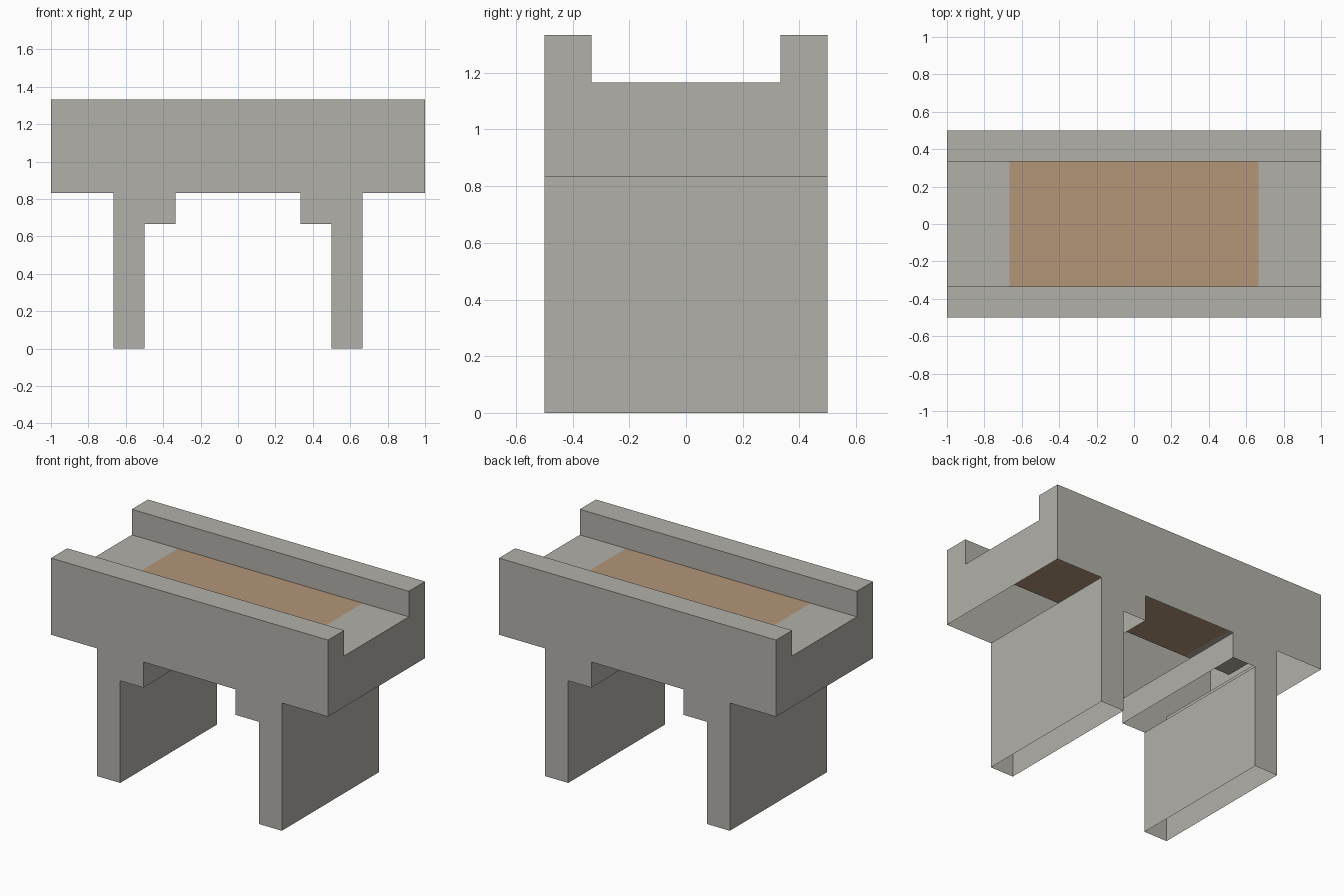
import bpy
import bmesh
from mathutils import Vector

U = 1 / 6                     # one block of the design grid
HALF_LEN, HALF_DEPTH = 6, 3
DECK, RAIL, SOFFIT = 7, 8, 5

cube = bpy.data.objects.get("Cube")
if cube:
    bpy.data.objects.remove(cube)


def material(name, rgb):
    mat = bpy.data.materials.new(name)
    mat.use_nodes = True
    color = (*rgb, 1)
    mat.diffuse_color = color
    bsdf = next(n for n in mat.node_tree.nodes if n.type == "BSDF_PRINCIPLED")
    bsdf.inputs["Base Color"].default_value = color
    bsdf.inputs["Roughness"].default_value = 0.9
    return mat


stone = material("stone grey", (0.45, 0.435, 0.40))
earth = material("earth brown", (0.45, 0.30, 0.19))


def sheet(name, faces, mat=stone):
    """Open shell part; each face is (corner points in blocks, outward direction)."""
    bm = bmesh.new()
    for points, outward in faces:
        face = bm.faces.new([bm.verts.new(Vector(p) * U) for p in points])
        face.normal_update()
        if face.normal.dot(Vector(outward)) < 0:
            face.normal_flip()
    bmesh.ops.remove_doubles(bm, verts=bm.verts, dist=0.001)
    mesh = bpy.data.meshes.new(name)
    bm.to_mesh(mesh)
    bm.free()
    mesh.materials.append(mat)
    obj = bpy.data.objects.new(name, mesh)
    bpy.context.collection.objects.link(obj)
    return obj


def wall(x, low, high, facing):
    """Upright sheet across the full depth at one x."""
    d = HALF_DEPTH
    return ([(x, -d, low), (x, d, low), (x, d, high), (x, -d, high)], (facing, 0, 0))


def floor(x0, x1, y0, y1, z):
    return ([(x0, y0, z), (x1, y0, z), (x1, y1, z), (x0, y1, z)], (0, 0, 1))


# Front and back walls: half of the arch outline, mirrored
half = [(HALF_LEN, RAIL), (HALF_LEN, SOFFIT), (4, SOFFIT), (4, 0),
        (3, 0), (3, 4), (2, 4), (2, SOFFIT)]
outline = half + [(-x, z) for x, z in reversed(half)]
for name, side in (("front", -1), ("back", 1)):
    y = side * HALF_DEPTH
    sheet(name + "_wall", [([(x, y, z) for x, z in outline], (0, side, 0))])

    # Hollow rail: top and inner side
    inner = side * 2
    n = HALF_LEN
    sheet(name + "_rail", [
        floor(-n, n, inner, y, RAIL),
        ([(-n, inner, DECK), (n, inner, DECK), (n, inner, RAIL), (-n, inner, RAIL)],
         (0, -side, 0)),
    ])

# End walls, hollow piers with stepped brackets, and deck ends
end = [(-3, SOFFIT), (3, SOFFIT), (3, RAIL), (2, RAIL),
       (2, DECK), (-2, DECK), (-2, RAIL), (-3, RAIL)]
for name, side in (("left", 1), ("right", -1)):
    x = side * HALF_LEN
    sheet(name + "_end_wall", [([(x, y, z) for y, z in end], (side, 0, 0))])
    sheet(name + "_pier", [wall(side * 4, 0, SOFFIT, side),
                           wall(side * 3, 0, 4, -side)])
    sheet(name + "_bracket", [wall(side * 2, 4, SOFFIT, -side)])
    sheet(name + "_deck_end", [floor(side * 4, x, -2, 2, DECK)])

# Earth path in the middle of the deck
sheet("deck_path", [floor(-4, 4, -2, 2, DECK)], earth)
